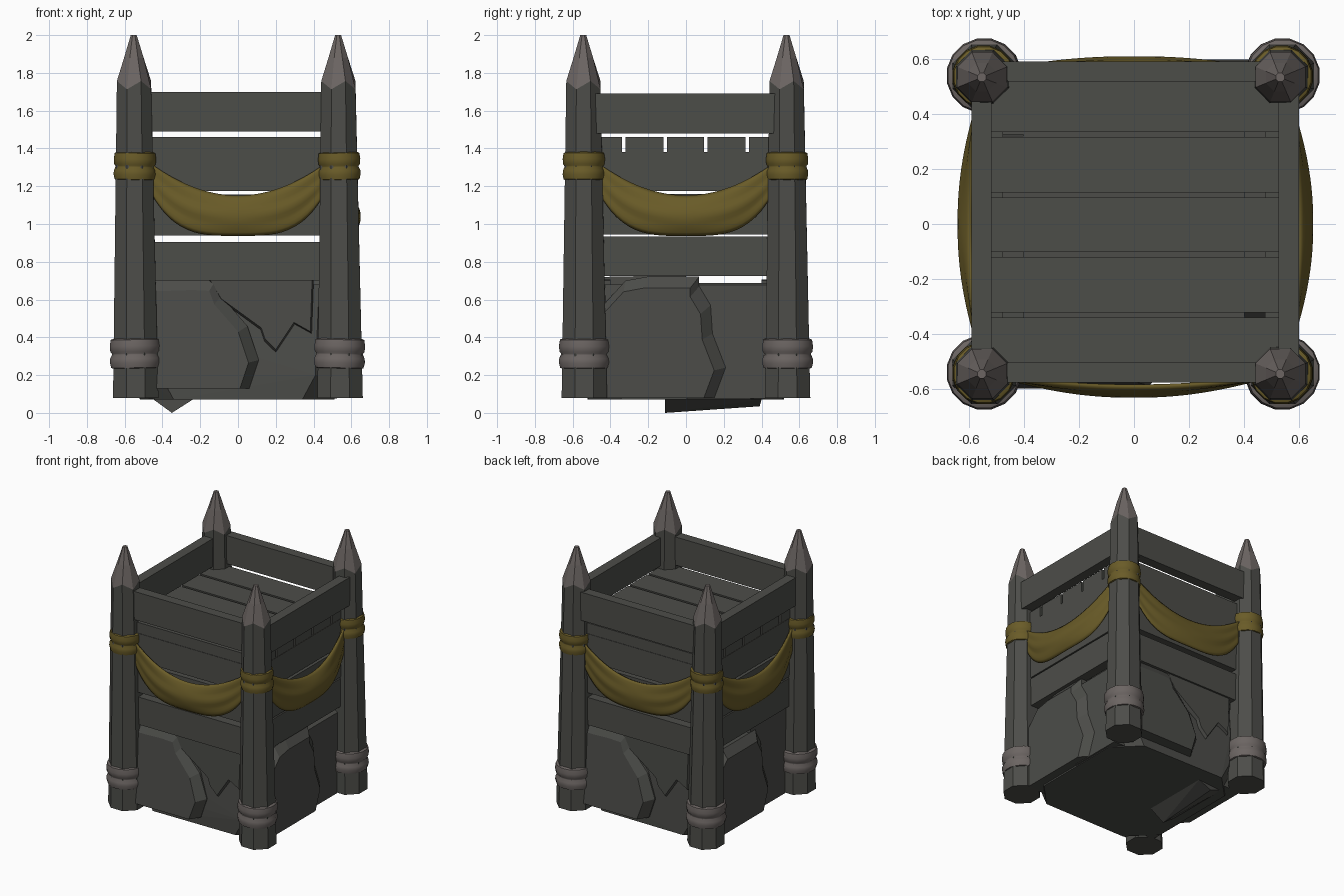
import bpy, bmesh, math, random
from mathutils import Vector, Matrix

random.seed(4)
if "Cube" in bpy.data.objects:
    bpy.data.objects.remove(bpy.data.objects["Cube"], do_unlink=True)


def material(name, rgb):
    m = bpy.data.materials.new(name)
    m.use_nodes = True
    m.diffuse_color = (*rgb, 1)
    bsdf = next(n for n in m.node_tree.nodes if n.type == 'BSDF_PRINCIPLED')
    bsdf.inputs["Base Color"].default_value = (*rgb, 1)
    bsdf.inputs["Roughness"].default_value = 0.9
    return m


WOOD = material("dark wood", (0.073, 0.074, 0.066))
STONE = material("dark stone", (0.072, 0.073, 0.066))
PALE = material("pale grey", (0.15, 0.131, 0.124))
GOLD = material("old gold cloth", (0.143, 0.106, 0.021))


def make(name, verts, faces, mats, matrix=Matrix(), smooth=False):
    me = bpy.data.meshes.new(name)
    me.from_pydata([tuple(v) for v in verts], [], faces)
    bm = bmesh.new()
    bm.from_mesh(me)
    bmesh.ops.recalc_face_normals(bm, faces=bm.faces)
    bm.to_mesh(me)
    bm.free()
    me.transform(matrix)
    for m in mats:
        me.materials.append(m)
    if smooth:
        me.shade_smooth()
        me.set_sharp_from_angle(angle=math.radians(50))
    ob = bpy.data.objects.new(name, me)
    bpy.context.scene.collection.objects.link(ob)
    return ob


def hull(name, points, mat):
    bm = bmesh.new()
    for p in points:
        bm.verts.new(p)
    res = bmesh.ops.convex_hull(bm, input=bm.verts)
    loose = [v for v in res["geom_interior"] if isinstance(v, bmesh.types.BMVert)]
    bmesh.ops.delete(bm, geom=loose, context='VERTS')
    me = bpy.data.meshes.new(name)
    bm.to_mesh(me)
    bm.free()
    me.materials.append(mat)
    ob = bpy.data.objects.new(name, me)
    bpy.context.scene.collection.objects.link(ob)


def loft(rings):
    """Faces joining equal rings of points, capped at both ends."""
    n = len(rings[0])
    verts = [p for r in rings for p in r]
    faces = [(k * n + i, k * n + (i + 1) % n, (k + 1) * n + (i + 1) % n, (k + 1) * n + i)
             for k in range(len(rings) - 1) for i in range(n)]
    faces += [tuple(range(n)), tuple(range(len(verts) - n, len(verts)))]
    return verts, faces


def circle(r, z, n, zigzag=0.0):
    return [Vector((r * math.cos((i + 0.5) * math.tau / n),
                    r * math.sin((i + 0.5) * math.tau / n),
                    z + zigzag * (-1) ** i)) for i in range(n)]


def box(name, lo, hi, mat, matrix=Matrix()):
    ring = lambda z: [(lo[0], lo[1], z), (hi[0], lo[1], z), (hi[0], hi[1], z), (lo[0], hi[1], z)]
    return make(name, *loft([ring(lo[2]), ring(hi[2])]), [mat], matrix)


def turn(k):
    return Matrix.Rotation(k * math.pi / 2, 4, 'Z')


# Corner posts with sharpened tips, and their wrappings
def wrap(name, x, y, z, height, r, mat, tilt):
    prof = [(0.80, 0.0), (0.95, 0.04), (1.0, 0.2), (0.99, 0.34), (0.92, 0.46),
            (0.92, 0.5), (0.98, 0.56), (1.0, 0.74), (0.96, 0.94), (0.80, 1.0)]
    rings = [circle(r * a, height * (b - 0.5), 16) for a, b in prof]
    m = Matrix.Translation((x, y, z)) @ Matrix.Rotation(tilt, 4, 'Y')
    make(name, *loft(rings), [mat], m, smooth=True)


for sx, xname in ((-1, "right"), (1, "left")):
    for sy, yname in ((-1, "front"), (1, "back")):
        base = Vector((0.541 * sx, 0.538 * sy, 0))
        lean = Vector((-0.011, -0.006, 0))
        rings = [circle(0.13, 0.08, 8), circle(0.098, 1.735, 8, 0.022),
                 circle(0.056, 1.88, 8), circle(0.017, 2.0, 8)]
        rings = [[p + base + lean * p.z / 2 for p in r] for r in rings]
        post = make(f"{yname}_{xname}_post", *loft(rings), [WOOD, PALE])
        for f in post.data.polygons:
            f.material_index = int(f.center.z > 1.75)
        tilt = random.uniform(0.01, 0.04) * sx
        wrap(f"{yname}_{xname}_foot_wrap", base.x - 0.003, base.y, 0.315, 0.165, 0.137, PALE, tilt)
        wrap(f"{yname}_{xname}_cloth_wrap", base.x - 0.005, base.y - 0.003, 1.307, 0.154, 0.114,
             GOLD, -tilt)

# Recessed wall planks with an outer top rail on each side
FRONT_Z = [(0.70, 0.905), (0.94, 1.155), (1.175, 1.38), (1.49, 1.70)]
SIDE_Z = [(0.725, 0.935), (0.945, 1.158), (1.176, 1.38), (1.48, 1.69)]
SIDES = ["front", "left", "back", "right"]
RAIL = (0.575, 0.598, 0.59, 0.59)
for k, side in enumerate(SIDES):
    for i, (z0, z1) in enumerate(SIDE_Z if k % 2 else FRONT_Z):
        out = RAIL[k] if i == 3 else 0.548
        box(f"{side}_plank_{i + 1}", (-0.5, -out, z0), (0.5, -out + 0.073, z1), WOOD, turn(k))

# Floor planks with narrow gaps, their outer edges flush with the walls
CUTS = [-0.545, -0.33, -0.11, 0.105, 0.325, 0.545]
for i in range(5):
    lo = CUTS[i] + (0.009 if i > 0 else 0)
    hi = CUTS[i + 1] - (0.009 if i < 4 else 0)
    box(f"floor_plank_{i + 1}", (-0.546, lo, 1.38), (0.546, hi, 1.46), WOOD)

# Draped cloth on each side, hanging clear of the wall in the middle
NU, NV = 28, 12
BULGE = (0.064, 0.084, 0.042, 0.074)
for k, side in enumerate(SIDES):
    verts, faces = [], []
    for i in range(NU + 1):
        t = 2 * i / NU - 1
        top = 1.148 + 0.175 * t * t
        low = 0.940 + 0.235 * abs(t) ** 3.6
        for j in range(NV + 1):
            v = j / NV
            swell = math.sin(math.pi * (0.14 + 0.68 * v)) * (1 - t * t) ** 1.2
            fold = 0.007 * math.sin(v * math.pi * 5) * abs(t) * (1 - t ** 4)
            verts.append((0.465 * t, -(0.56 + BULGE[k] * swell + fold), top + (low - top) * v))
    for i in range(NU):
        for j in range(NV):
            a = i * (NV + 1) + j
            faces.append((a, a + 1, a + NV + 2, a + NV + 1))
    cloth = make(f"{side}_drape", verts, faces, [GOLD], turn(k), smooth=True)
    mod = cloth.modifiers.new("thickness", 'SOLIDIFY')
    mod.thickness = 0.012
    mod.offset = 0

# Stone core with chipped corners
core = []
for z, wide, cut in ((0.07, 0.515, 0.34), (0.2, 0.518, 0.41), (0.45, 0.51, 0.42), (0.68, 0.49, 0.43)):
    for k in range(4):
        for a in (-cut, cut):
            core.append(turn(k) @ Vector((a, -wide + random.uniform(-0.006, 0.006), z)))
hull("stone_core", core, STONE)


# Broken stone slabs: an outline with a chipped edge, pushed out from the core
def slab(name, outline, pivot, depth, shrink, k, slope=0.0, chip=0.05, limit=0.73):
    c = Vector(pivot)
    pts = [Vector((a, min(z, limit))) for a, z in outline]
    inner = [c + (p - c) * shrink for p in pts]
    rings = [[(p.x, -0.40, p.y) for p in pts],
             [(p.x, -depth + chip, p.y) for p in pts],
             [(p.x, -depth - slope * (0.4 - p.y), p.y) for p in inner]]
    make(name, *loft(rings), [STONE], turn(k))


BIG = [(-0.46, 0.13), (-0.46, 0.70), (-0.37, 0.70), (-0.22, 0.705), (-0.12, 0.70),
       (-0.09, 0.62), (0.05, 0.46), (0.11, 0.28), (0.06, 0.13)]
UPPER = [(-0.16, 0.70), (0.40, 0.70), (0.39, 0.42), (0.30, 0.47), (0.20, 0.32), (0.14, 0.38),
         (0.12, 0.44), (-0.1, 0.6)]
DOME = [(-0.43, 0.08), (-0.43, 0.58), (-0.32, 0.70), (-0.2, 0.722), (0.07, 0.722),
        (0.07, 0.67), (0.13, 0.57), (0.14, 0.42), (0.21, 0.24), (0.15, 0.08)]
FLANK = [(0.0, 0.075), (0.0, 0.73), (0.17, 0.73), (0.20, 0.725), (0.44, 0.72), (0.45, 0.30),
         (0.42, 0.075)]
for k, side in enumerate(SIDES):
    if k % 2:
        dome_top, flank_top = (0.722, 0.688) if k == 1 else (0.685, 0.73)
        slab(f"{side}_domed_slab", DOME, (-0.43, 0.08), 0.575, 0.905, k, limit=dome_top)
        slab(f"{side}_flank_slab", FLANK, (0.44, 0.1), 0.525, 0.98, k, chip=0.02, limit=flank_top)
    else:
        slab(f"{side}_big_slab", BIG, (-0.46, 0.13), 0.575, 0.905, k, slope=0.08)
        slab(f"{side}_upper_slab", UPPER, (0.2, 0.7), 0.535, 0.96, k, chip=0.02)

# Pointed stone wedge under the base
hull("under_wedge", [(-0.46, -0.11, 0.08), (-0.24, -0.11, 0.07), (-0.35, -0.11, 0.0),
                     (-0.46, 0.38, 0.08), (-0.24, 0.40, 0.07), (-0.35, 0.39, 0.035)], STONE)
